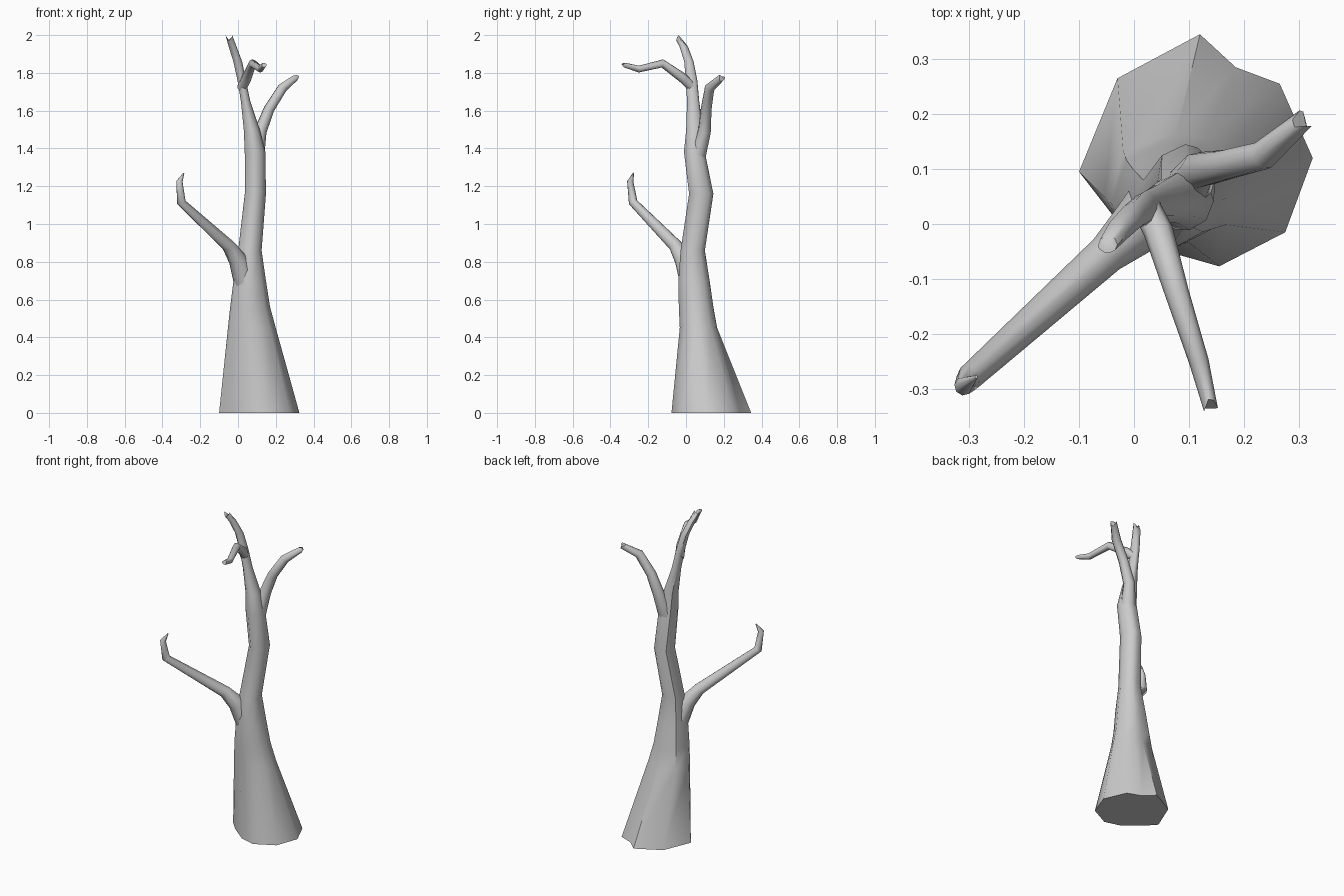
import bpy, bmesh, math
from mathutils import Vector

cube = bpy.data.objects.get("Cube")
if cube:
    bpy.data.objects.remove(cube, do_unlink=True)

bark = bpy.data.materials.new("grey bark")
bark.use_nodes = True
bark.diffuse_color = (0.6, 0.6, 0.6, 1)
bark.node_tree.nodes["Principled BSDF"].inputs["Base Color"].default_value = (0.6, 0.6, 0.6, 1)


def loft(name, rings):
    """Skin a list of equal-length point rings and cap both ends."""
    bm = bmesh.new()
    loops = [[bm.verts.new(p) for p in ring] for ring in rings]
    n = len(loops[0])
    for a, b in zip(loops, loops[1:]):
        for i in range(n):
            j = (i + 1) % n
            bm.faces.new((a[i], a[j], b[j], b[i]))
    bm.faces.new(loops[0][::-1])
    bm.faces.new(loops[-1])
    bmesh.ops.recalc_face_normals(bm, faces=bm.faces)
    mesh = bpy.data.meshes.new(name)
    bm.to_mesh(mesh)
    bm.free()
    obj = bpy.data.objects.new(name, mesh)
    bpy.context.collection.objects.link(obj)
    mesh.materials.append(bark)
    bpy.ops.object.select_all(action='DESELECT')
    obj.select_set(True)
    bpy.context.view_layer.objects.active = obj
    bpy.ops.object.shade_smooth_by_angle(angle=math.radians(50))
    return obj


def branch(name, path, sides=8, jag=0.0):
    """Tapered tube along (x, y, z, radius) points with a broken tip."""
    pts = [Vector(p[:3]) for p in path]
    rings = []
    for k, p in enumerate(pts):
        t = Vector((0, 0, 0))
        if k > 0:
            t += (p - pts[k - 1]).normalized()
        if k < len(pts) - 1:
            t += (pts[k + 1] - p).normalized()
        t.normalize()
        side = Vector((0.6, -0.8, 0.05))
        u = (side - t * side.dot(t)).normalized()
        if name == "front_branch":
            u = t.cross(Vector((0, 0, 1))).normalized()
        v = t.cross(u)
        ring = []
        for i in range(sides):
            a = math.tau * i / sides
            q = p + (u * math.cos(a) + v * math.sin(a)) * path[k][3]
            if k == len(pts) - 1:
                q += t * jag * math.cos(2 * a + 0.6)
            ring.append(q)
        rings.append(ring)
    return loft(name, rings)


# Trunk: irregular flared foot, then oval rings (x min, x max, y min, y max, z)
foot = [(0.325, 0.12), (0.265, 0.255), (0.185, 0.285), (0.12, 0.345), (-0.03, 0.265),
        (-0.1, 0.095), (-0.045, 0.035), (0.06, -0.05), (0.155, -0.077), (0.275, -0.015)]
angles = [math.atan2(y - 0.13, x - 0.112) for x, y in foot]
spans = [
    (-0.055, 0.20, -0.035, 0.165, 0.45),
    (-0.043, 0.17, -0.04, 0.145, 0.56),
    (-0.025, 0.148, -0.042, 0.125, 0.70),
    (0.0, 0.125, -0.03, 0.10, 0.86),
    (0.035, 0.148, 0.015, 0.145, 1.16),
    (0.035, 0.145, -0.012, 0.10, 1.38),
    (0.03, 0.115, 0.0, 0.09, 1.50),
    (0.015, 0.065, 0.005, 0.07, 1.65),
    (-0.003, 0.042, -0.002, 0.06, 1.76),
    (-0.025, 0.022, -0.01, 0.04, 1.86),
    (-0.05, -0.008, -0.035, 0.01, 1.94),
    (-0.066, -0.03, -0.053, -0.022, 1.985),
]
rings = [[(x, y, 0) for x, y in foot]]
for x0, x1, y0, y1, z in spans:
    rings.append([((x0 + x1) / 2 + (x1 - x0) / 2 * math.cos(a),
                   (y0 + y1) / 2 + (y1 - y0) / 2 * math.sin(a), z) for a in angles])
rings[-1] = [(x, y, z + 0.014 * math.cos(2 * a)) for (x, y, z), a in zip(rings[-1], angles)]
loft("trunk", rings)

# Long lower branch with a hooked splinter tip
branch("lower_branch", [(0.04, 0.03, 0.68, 0.06), (0.0, -0.01, 0.81, 0.05),
                        (-0.05, -0.055, 0.885, 0.036), (-0.3, -0.28, 1.115, 0.024),
                        (-0.31, -0.295, 1.225, 0.017), (-0.287, -0.278, 1.27, 0.003)])

# Upper branch leaning to the left side
branch("upper_left_branch", [(0.095, 0.06, 1.36, 0.045), (0.118, 0.098, 1.49, 0.034),
                             (0.165, 0.107, 1.61, 0.029), (0.235, 0.125, 1.72, 0.027),
                             (0.306, 0.187, 1.775, 0.018)], jag=0.012)

# Thin branch reaching forward near the top
branch("front_branch", [(0.02, 0.035, 1.72, 0.026), (0.045, -0.015, 1.772, 0.027),
                        (0.078, -0.125, 1.85, 0.022), (0.118, -0.25, 1.82, 0.018),
                        (0.138, -0.33, 1.843, 0.013)], jag=0.01)
